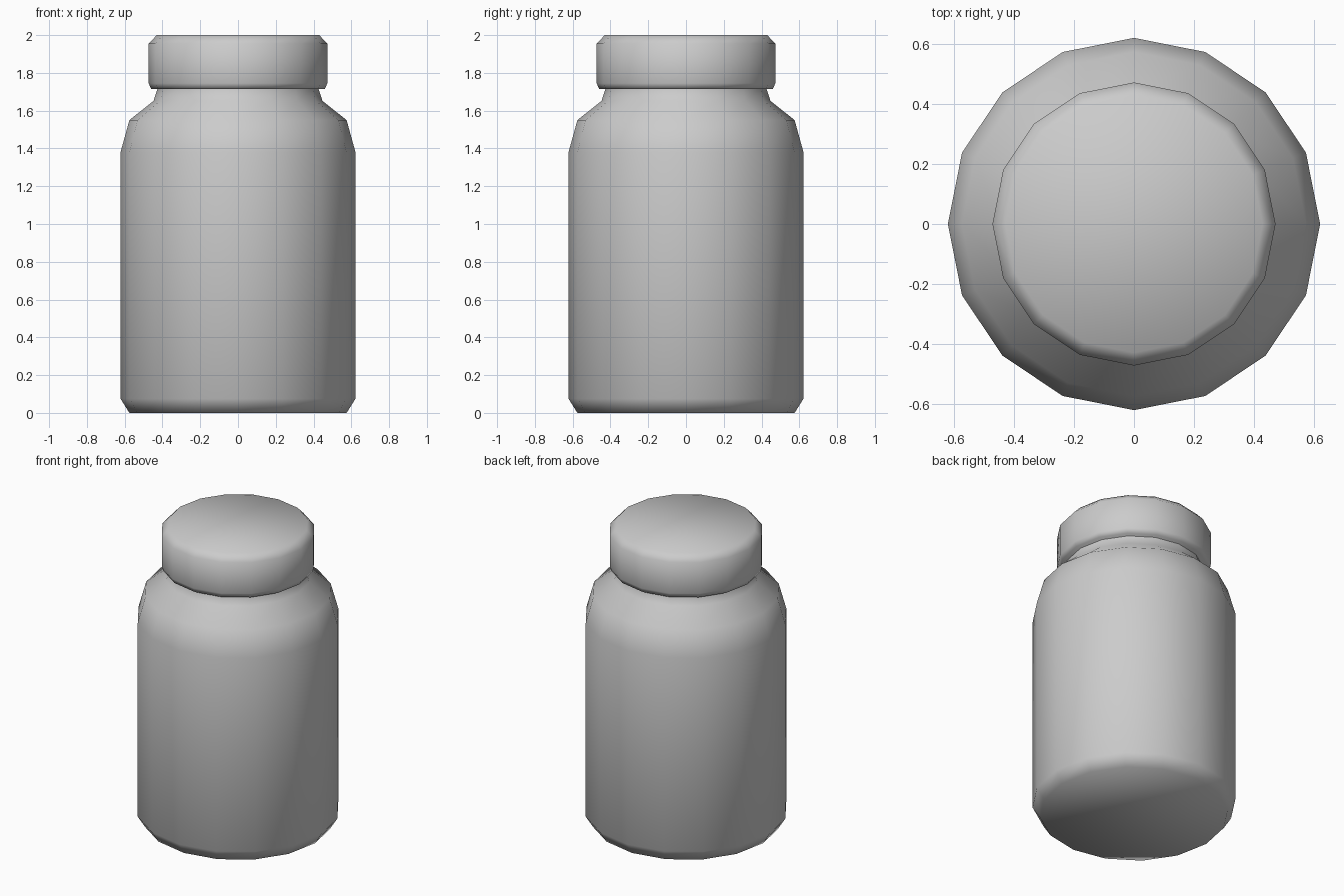
import bpy, bmesh
from math import cos, sin, pi

if "Cube" in bpy.data.objects:
    bpy.data.objects.remove(bpy.data.objects["Cube"])

SIDES = 16


def lathe(name, profile):
    """Closed solid of revolution from (radius, z) points, bottom to top."""
    bm = bmesh.new()
    rings = [[bm.verts.new((r * cos(2 * pi * i / SIDES), r * sin(2 * pi * i / SIDES), z))
              for i in range(SIDES)] for r, z in profile]
    for low, high in zip(rings, rings[1:]):
        for i in range(SIDES):
            j = (i + 1) % SIDES
            bm.faces.new((low[i], low[j], high[j], high[i]))
    bm.faces.new(rings[0][::-1])
    bm.faces.new(rings[-1])
    for f in bm.faces:
        f.smooth = True
    mesh = bpy.data.meshes.new(name)
    bm.to_mesh(mesh)
    bm.free()
    obj = bpy.data.objects.new(name, mesh)
    bpy.context.collection.objects.link(obj)
    return obj


# Jar body: bevelled base, straight wall, sloped shoulder, neck running into the lid
lathe("jar_body", [(0.575, 0), (0.622, 0.075), (0.622, 1.38), (0.575, 1.55),
                   (0.447, 1.652), (0.425, 1.72), (0.425, 1.80)])

# Lid: bevelled at the lower rim and top edge
lathe("lid", [(0.46, 1.715), (0.473, 1.745), (0.473, 1.955), (0.43, 2.0)])
